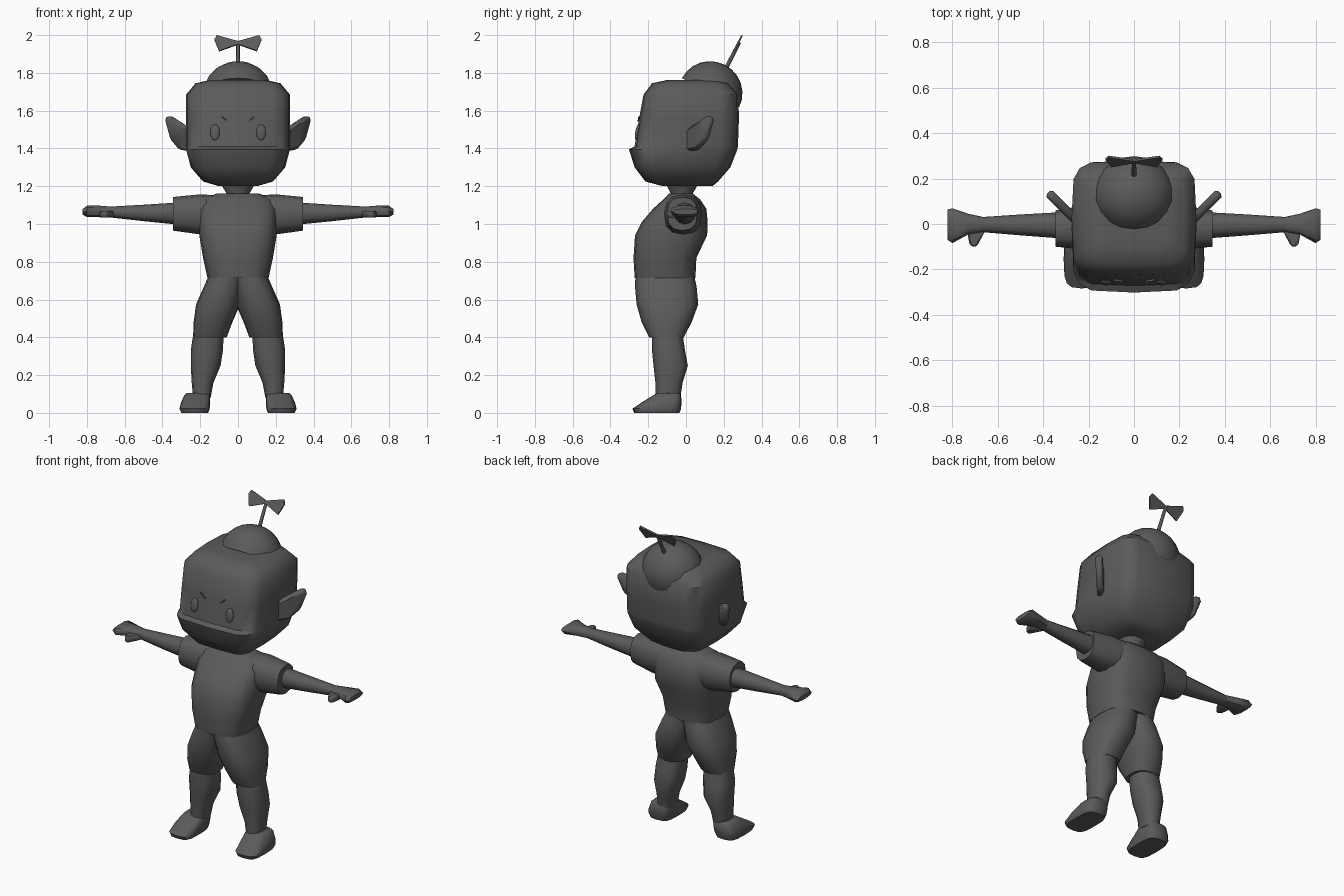
import bpy, bmesh, math
from mathutils import Vector, Matrix

cube = bpy.data.objects.get("Cube")
if cube:
    bpy.data.objects.remove(cube, do_unlink=True)

GREY = (0.105, 0.105, 0.105, 1)
mat = bpy.data.materials.new("dark grey")
mat.use_nodes = True
mat.diffuse_color = GREY
bsdf = mat.node_tree.nodes["Principled BSDF"]
bsdf.inputs["Base Color"].default_value = GREY
bsdf.inputs["Roughness"].default_value = 0.8


def finish(name, bm, angle=45):
    bmesh.ops.recalc_face_normals(bm, faces=bm.faces)
    mesh = bpy.data.meshes.new(name)
    bm.to_mesh(mesh)
    bm.free()
    mesh.materials.append(mat)
    mesh.shade_smooth()
    mesh.set_sharp_from_angle(angle=math.radians(angle))
    obj = bpy.data.objects.new(name, mesh)
    bpy.context.collection.objects.link(obj)
    return obj


def loft(name, rings, power=2.5, along_x=False, side=1, n=16):
    """Skin rounded-rectangle rings (position, a_min, a_max, b_min, b_max)."""
    bm = bmesh.new()
    loops = []
    for t, a0, a1, b0, b1 in rings:
        loop = []
        for i in range(n):
            w = 2 * math.pi * i / n
            c, s = math.cos(w), math.sin(w)
            a = (a0 + a1) / 2 + (a1 - a0) / 2 * math.copysign(abs(c) ** (2 / power), c)
            b = (b0 + b1) / 2 + (b1 - b0) / 2 * math.copysign(abs(s) ** (2 / power), s)
            p = (t * side, a, b) if along_x else (a * side, b, t)
            loop.append(bm.verts.new(p))
        loops.append(loop)
    for lo, hi in zip(loops, loops[1:]):
        for i in range(n):
            j = (i + 1) % n
            bm.faces.new((lo[i], lo[j], hi[j], hi[i]))
    bm.faces.new(loops[0])
    bm.faces.new(loops[-1])
    return finish(name, bm)


def plate(name, points, origin, u, v, thick, bevel=0.0):
    """Extrude a flat outline lying in the plane of u and v."""
    u, v = Vector(u).normalized(), Vector(v).normalized()
    off = u.cross(v) * thick / 2
    bm = bmesh.new()
    base = [Vector(origin) + u * a + v * b for a, b in points]
    f = bm.faces.new([bm.verts.new(p - off) for p in base])
    new = bmesh.ops.extrude_face_region(bm, geom=[f])["geom"]
    bmesh.ops.translate(bm, vec=off * 2, verts=[g for g in new if isinstance(g, bmesh.types.BMVert)])
    if bevel:
        bmesh.ops.bevel(bm, geom=bm.edges[:], offset=bevel, segments=1, affect='EDGES')
    return finish(name, bm)


def ball(name, centre, size, tilt=0.0, half=False):
    bm = bmesh.new()
    bmesh.ops.create_uvsphere(bm, u_segments=20, v_segments=12, radius=1)
    if half:
        bmesh.ops.bisect_plane(bm, geom=bm.verts[:] + bm.edges[:] + bm.faces[:],
                               plane_co=(0, 0, 0), plane_no=(0, 0, 1), clear_inner=True)
        bmesh.ops.holes_fill(bm, edges=[e for e in bm.edges if e.is_boundary])
    bm.transform(Matrix.Translation(centre) @ Matrix.Rotation(tilt, 4, 'X') @ Matrix.Diagonal((*size, 1)))
    return finish(name, bm)


# Boxy head with a ledge across the mouth
loft("head", [(z, -w, w, f, b) for z, w, f, b in [
    (1.2, .10, -.12, .14), (1.225, .185, -.215, .17), (1.30, .25, -.272, .235),
    (1.395, .275, -.302, .272), (1.41, .275, -.272, .275), (1.55, .275, -.25, .28),
    (1.685, .275, -.225, .278), (1.745, .225, -.18, .225), (1.762, .15, -.1, .15)]], power=5)

loft("neck", [(1.12, -.06, .06, -.08, .035), (1.16, -.06, .06, -.08, .035),
              (1.22, -.095, .095, -.11, .07)], power=2)

# Shirt body
loft("shirt", [(z, -w, w, f, b) for z, w, f, b in [
    (.715, .162, -.272, .05), (.82, .185, -.278, .055), (.94, .205, -.27, .112),
    (1.01, .205, -.235, .115), (1.08, .205, -.175, .108), (1.13, .19, -.12, .075),
    (1.162, .11, -.088, .035)]], power=3)

# Cap, stalk and propeller
TILT = math.radians(-27)
ball("cap", (0, .13, 1.695), (.182, .17, .166), TILT, half=True)
lean = Vector((0, .09, .175)).normalized()
stalk = loft("propeller_stalk", [(0, -.011, .011, -.011, .011), (.155, -.009, .009, -.009, .009)], power=2, n=8)
stalk.location = (0, .212, 1.825)
stalk.rotation_euler.x = -math.atan2(lean.y, lean.z)

for s, side in ((1, "left"), (-1, "right")):
    plate(side + "_propeller_blade",
          [(0, -.008), (.10, -.048), (.125, .02), (.112, .045), (0, .01)],
          (0, .276, 1.958), (s, 0, 0), lean, .01)

    # Face details and pointed ear
    ball(side + "_eye", (s * .122, -.257, 1.485), (.025, .012, .042), TILT / 3)
    plate(side + "_brow", [(.047, -.012), (.06, -.012), (.088, .014), (.08, .014)],
          (0, -.25, 1.555), (s, 0, 0), (0, .17, 1), .009)
    plate(side + "_ear",
          [(-.02, 1.385), (-.02, 1.50), (.05, 1.535), (.14, 1.575), (.165, 1.555), (.125, 1.45), (.06, 1.395)],
          (s * .265, .025, 0), (s * .7, .71, 0), (0, 0, 1), .04, .012)

    # Sleeve, arm and hand
    loft(side + "_sleeve", [(.08, -.11, .09, .96, 1.15), (.2, -.115, .085, .945, 1.157),
                            (.345, -.10, .06, .965, 1.143)], along_x=True, side=s, n=12)
    loft(side + "_arm", [(.3, -.065, .053, .995, 1.115), (.5, -.05, .042, 1.015, 1.102),
                         (.68, -.035, .03, 1.035, 1.092)], 2.2, True, s, 12)
    loft(side + "_hand", [(.66, -.035, .03, 1.035, 1.092), (.73, -.046, .045, 1.035, 1.098),
                          (.80, -.084, .069, 1.035, 1.098), (.822, -.07, .064, 1.05, 1.08)], 2.5, True, s, 10)
    plate(side + "_thumb", [(.65, -.02), (.69, -.095), (.705, -.103), (.725, -.09), (.735, -.03)],
          (0, 0, 1.052), (s, 0, 0), (0, 1, 0), .035, .006)

    # Short trouser leg, bare leg and shoe
    loft(side + "_shorts_leg", [(.40, .06, .238, -.195, -.012), (.48, .03, .235, -.235, .03),
                                (.575, -.012, .222, -.262, .065), (.67, -.03, .18, -.27, .056),
                                (.72, -.05, .158, -.268, .045)], side=s)
    loft(side + "_leg", [(.08, .145, .238, -.16, -.03), (.16, .13, .245, -.162, -.018),
                         (.25, .092, .25, -.172, .01), (.33, .08, .25, -.18, -.005),
                         (.43, .075, .235, -.178, -.02)], side=s, n=12)
    loft(side + "_shoe", [(0, .158, .30, -.275, -.035), (.022, .15, .31, -.284, -.026),
                          (.055, .148, .302, -.235, -.024), (.095, .148, .283, -.17, -.026),
                          (.105, .155, .27, -.155, -.035)], power=3.5, side=s)
